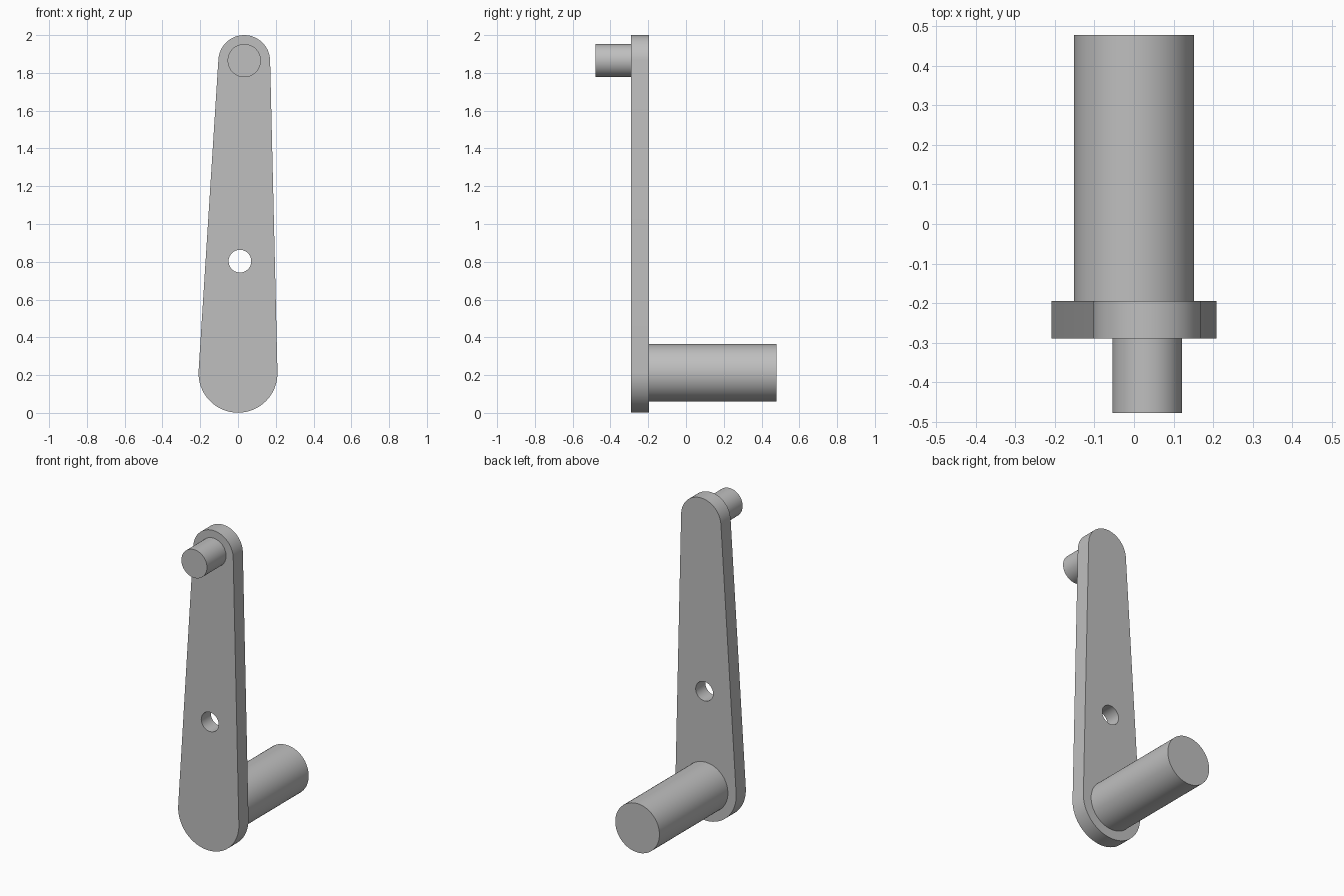
import bpy
import bmesh
import math

cube = bpy.data.objects.get("Cube")
if cube:
    bpy.data.objects.remove(cube, do_unlink=True)

# One plain grey metal
grey = bpy.data.materials.new("grey metal")
grey.use_nodes = True
COLOUR = (0.52, 0.52, 0.52, 1)
grey.diffuse_color = COLOUR
grey.node_tree.nodes["Principled BSDF"].inputs["Base Color"].default_value = COLOUR

FRONT, BACK = -0.29, -0.195        # faces of the arm plate
LOW, LOW_R = (0.0, 0.21), 0.209    # lower rounded end (x, z)
TOP, TOP_R = (0.033, 1.863), 0.137  # upper rounded end


def arc(centre, radius, start, end, steps):
    """Points along an arc, both ends included."""
    angles = [start + (end - start) * i / steps for i in range(steps + 1)]
    return [(centre[0] + radius * math.cos(a), centre[1] + radius * math.sin(a))
            for a in angles]


def finish(obj):
    obj.data.materials.clear()
    obj.data.materials.append(grey)
    bpy.ops.object.select_all(action="DESELECT")
    obj.select_set(True)
    bpy.context.view_layer.objects.active = obj
    bpy.ops.object.shade_smooth_by_angle(angle=math.radians(30))


def plate(name, loops, y0, y1):
    """Extrude filled x-z outlines from y0 to y1; inner loops become holes."""
    curve = bpy.data.curves.new(name, "CURVE")
    curve.dimensions = "2D"
    curve.fill_mode = "BOTH"
    curve.extrude = (y1 - y0) / 2
    for points in loops:
        spline = curve.splines.new("POLY")
        spline.points.add(len(points) - 1)
        for p, (x, z) in zip(spline.points, points):
            p.co = (x, z, 0, 1)
        spline.use_cyclic_u = True
    obj = bpy.data.objects.new(name, curve)
    bpy.context.collection.objects.link(obj)
    obj.location.y = (y0 + y1) / 2
    obj.rotation_euler.x = math.pi / 2
    bpy.ops.object.select_all(action="DESELECT")
    obj.select_set(True)
    bpy.context.view_layer.objects.active = obj
    bpy.ops.object.convert(target="MESH")
    obj = bpy.context.object
    bm = bmesh.new()
    bm.from_mesh(obj.data)
    bmesh.ops.remove_doubles(bm, verts=bm.verts, dist=0.0001)
    bmesh.ops.recalc_face_normals(bm, faces=bm.faces)
    bm.to_mesh(obj.data)
    bm.free()
    finish(obj)


def rod(name, x, z, radius, y0, y1):
    """Solid cylinder lying along y."""
    bpy.ops.mesh.primitive_cylinder_add(
        vertices=64, radius=radius, depth=y1 - y0,
        location=(x, (y0 + y1) / 2, z), rotation=(math.pi / 2, 0, 0))
    obj = bpy.context.object
    obj.name = name
    finish(obj)


# Tapered arm: two round ends joined by their common tangents, with a hole
dx, dz = TOP[0] - LOW[0], TOP[1] - LOW[1]
axis = math.atan2(dz, dx)
spread = math.acos((LOW_R - TOP_R) / math.hypot(dx, dz))
outline = (arc(TOP, TOP_R, axis - spread, axis + spread, 32)
           + arc(LOW, LOW_R, axis + spread, axis - spread + math.tau, 32))
hole = arc((0.01, 0.803), 0.06, math.tau, 0, 48)[:-1]
plate("crank_arm", [outline, hole], FRONT, BACK)

# Short pin at the top front, long shaft at the bottom back
rod("front_pin", TOP[0], 1.865, 0.088, -0.478, FRONT)
rod("back_shaft", LOW[0], 0.212, 0.152, BACK, 0.478)
